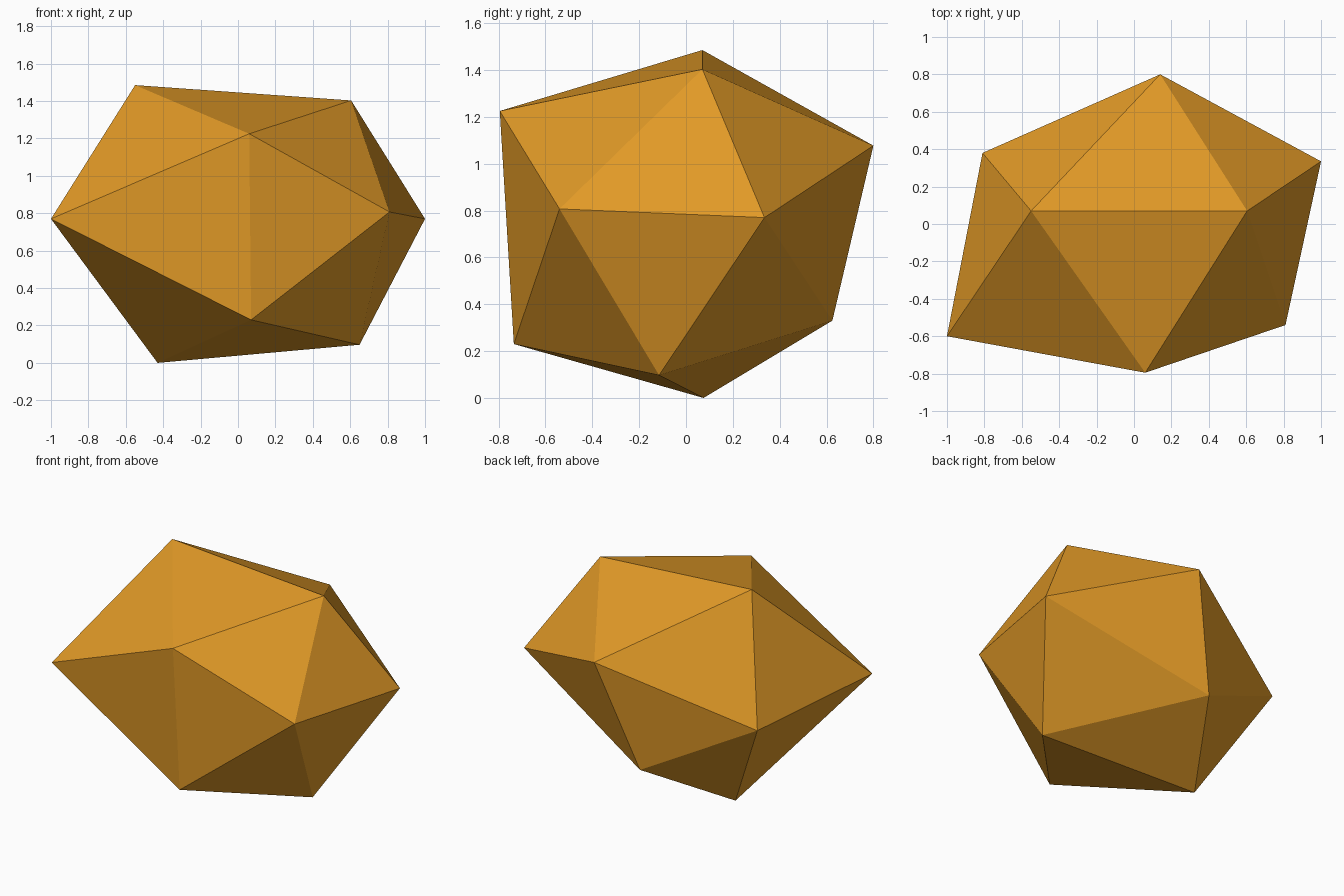
import bpy
import bmesh

cube = bpy.data.objects.get("Cube")
if cube:
    bpy.data.objects.remove(cube, do_unlink=True)

# Amber colour
amber = bpy.data.materials.new("amber")
amber.use_nodes = True
colour = (0.75, 0.32, 0.02, 1.0)
amber.diffuse_color = colour
amber.node_tree.nodes["Principled BSDF"].inputs["Base Color"].default_value = colour

# Two poles and two staggered rings of an irregular icosahedron
top_pole = (-0.55, 0.07, 1.485)
upper_ring = [(0.06, -0.795, 1.225), (0.605, 0.07, 1.403), (0.14, 0.80, 1.077),
              (-0.81, 0.38, 0.70), (-1.0, -0.60, 0.77)]
lower_ring = [(0.81, -0.54, 0.807), (1.0, 0.335, 0.77), (-0.087, 0.625, 0.33),
              (-0.43, 0.075, 0.0), (0.07, -0.735, 0.23)]
bottom_pole = (0.65, -0.115, 0.097)

bm = bmesh.new()
top = bm.verts.new(top_pole)
bottom = bm.verts.new(bottom_pole)
upper = [bm.verts.new(p) for p in upper_ring]
lower = [bm.verts.new(p) for p in lower_ring]

# Cap fans and the zigzag band between the rings
for i in range(5):
    j = (i + 1) % 5
    bm.faces.new((top, upper[i], upper[j]))
    bm.faces.new((upper[i], lower[i], upper[j]))
    bm.faces.new((lower[i], lower[j], upper[j]))
    bm.faces.new((bottom, lower[j], lower[i]))
bmesh.ops.recalc_face_normals(bm, faces=bm.faces[:])

# Faceted stone, flat shaded
mesh = bpy.data.meshes.new("faceted_stone")
bm.to_mesh(mesh)
bm.free()
mesh.materials.append(amber)
stone = bpy.data.objects.new("faceted_stone", mesh)
bpy.context.collection.objects.link(stone)
